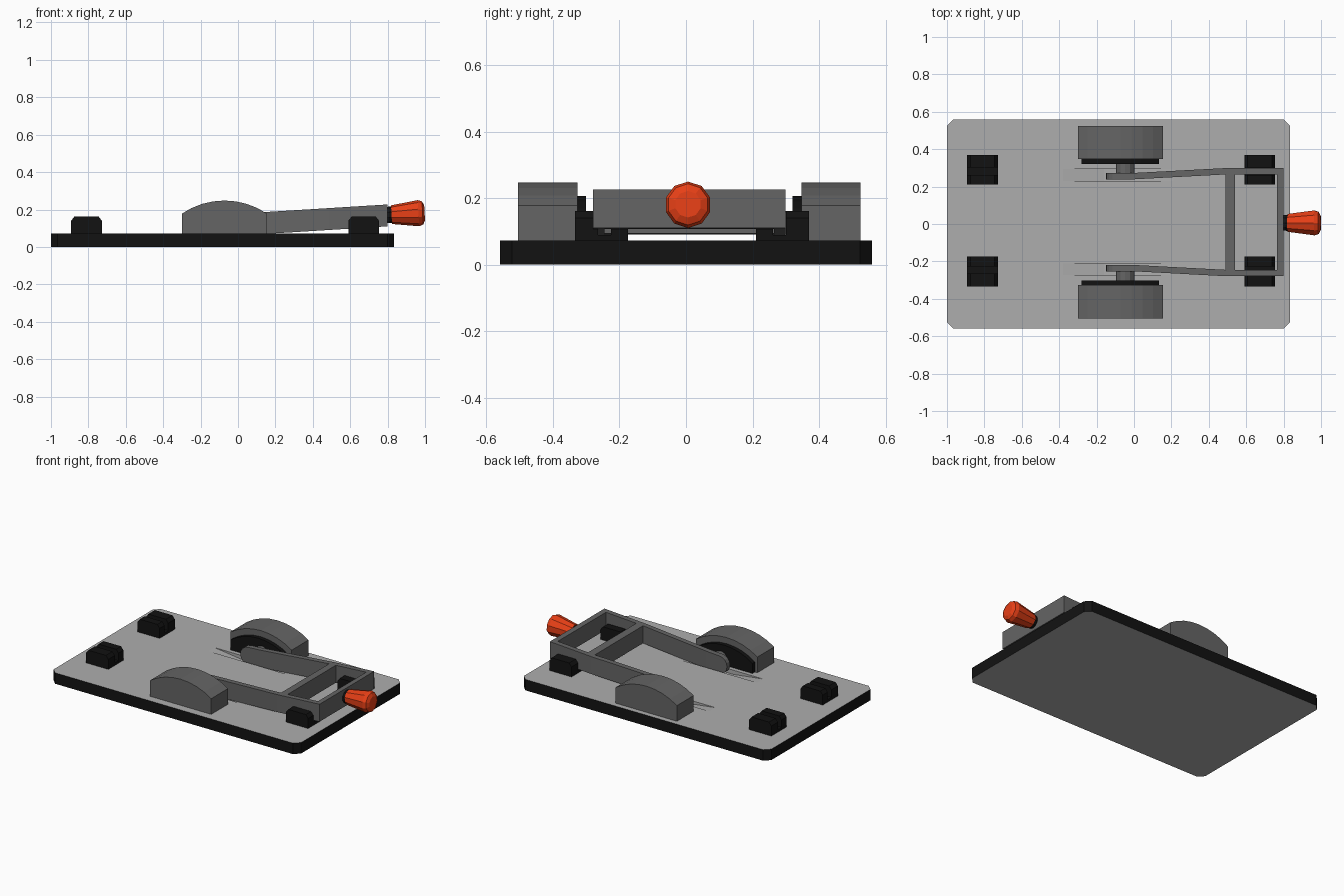
import bpy, bmesh, math
from mathutils import Vector, Matrix

if "Cube" in bpy.data.objects:
    bpy.data.objects.remove(bpy.data.objects["Cube"])

CY = 0.01      # mid-plane of the paired parts
TOP = 0.073    # top of the base plate


def mat(name, r, g, b):
    m = bpy.data.materials.new(name)
    m.diffuse_color = (r, g, b, 1)
    m.use_nodes = True
    m.node_tree.nodes["Principled BSDF"].inputs["Base Color"].default_value = m.diffuse_color
    return m


BLACK = mat("black", 0.006, 0.006, 0.006)
LIGHT = mat("light_grey", 0.42, 0.42, 0.42)
DARK = mat("dark_grey", 0.13, 0.13, 0.13)
RED = mat("red", 0.8, 0.05, 0.008)


def finish(name, bm, *mats):
    bmesh.ops.recalc_face_normals(bm, faces=bm.faces)
    me = bpy.data.meshes.new(name)
    bm.to_mesh(me)
    bm.free()
    ob = bpy.data.objects.new(name, me)
    bpy.context.collection.objects.link(ob)
    for m in mats:
        me.materials.append(m)
    return ob


def prism(name, pts, vec, *mats):
    """Extrude a closed 3D outline along a vector."""
    bm = bmesh.new()
    f = bm.faces.new([bm.verts.new(p) for p in pts])
    r = bmesh.ops.extrude_face_region(bm, geom=[f], use_keep_orig=True)
    vs = [v for v in r["geom"] if isinstance(v, bmesh.types.BMVert)]
    bmesh.ops.translate(bm, verts=vs, vec=vec)
    return finish(name, bm, *mats)


def xz_prism(name, pts, y0, y1, *mats):
    return prism(name, [(x, y0, z) for x, z in pts], (0, y1 - y0, 0), *mats)


def lathe_x(name, profile, sides, place, m):
    """Stack of rings (x, radius) along local x, capped at both ends."""
    bm = bmesh.new()
    rings = [[bm.verts.new((x, r * math.sin(i * math.tau / sides),
                            r * math.cos(i * math.tau / sides)))
              for i in range(sides)] for x, r in profile]
    for a, b in zip(rings, rings[1:]):
        for i in range(sides):
            j = (i + 1) % sides
            bm.faces.new((a[i], a[j], b[j], b[i]))
    bm.faces.new(rings[0])
    bm.faces.new(rings[-1])
    bm.transform(place)
    return finish(name, bm, m)


def domed(x0, x1, shoulder, top, n=8):
    """Box outline with an arched top."""
    half, rise = (x1 - x0) / 2, top - shoulder
    rad = (half * half + rise * rise) / (2 * rise)
    a = math.asin(half / rad)
    cx, cz = (x0 + x1) / 2, top - rad
    arc = [(cx + rad * math.sin(t), cz + rad * math.cos(t))
           for t in (a - 2 * a * i / n for i in range(n + 1))]
    return [(x0, TOP), (x1, TOP)] + arc


# Base plate with clipped corners, black rim and light faces
x0, x1, w, c = -1.0, 0.835, 0.56, 0.036
outline = [(x0 + c, -w), (x1 - c, -w), (x1, -w + c), (x1, w - c),
           (x1 - c, w), (x0 + c, w), (x0, w - c), (x0, -w + c)]
plate = prism("base_plate", [(x, y, 0) for x, y in outline], (0, 0, TOP), BLACK, LIGHT)
for p in plate.data.polygons:
    p.material_index = 1 if abs(p.normal.z) > 0.9 else 0

# Clearance slots under the lever arms
for s in (-1, 1):
    cut = xz_prism("slot_cutter",
                   [(-0.38, TOP), (-0.16, 0.045), (-0.02, 0.045), (0.21, TOP),
                    (0.21, 0.1), (-0.38, 0.1)],
                   CY + s * 0.22, CY + s * 0.283, BLACK, LIGHT)
    for p in cut.data.polygons:
        p.material_index = 1
    mod = plate.modifiers.new("slot", "BOOLEAN")
    mod.operation, mod.object, mod.solver = "DIFFERENCE", cut, "EXACT"
    bpy.context.view_layer.objects.active = plate
    bpy.ops.object.modifier_apply(modifier=mod.name)
    bpy.data.objects.remove(cut)


# Lever side profile: two sloped edges closed by a round pivot end
def lever_top(x):
    return 0.227 + (x - 0.8) * 0.062


def lever_bottom(x):
    return 0.110 + (x - 0.8) * 0.062


def bar(name, xa, xb, ya, yb):
    pts = [(xa, lever_bottom(xa)), (xb, lever_bottom(xb)),
           (xb, lever_top(xb)), (xa, lever_top(xa))]
    return xz_prism(name, pts, ya, yb, DARK)


pivot_x = -0.092
pivot_z = (lever_top(pivot_x) + lever_bottom(pivot_x)) / 2

for s, side in ((-1, "front"), (1, "back")):
    # Arched housing and the smaller black cheek inside it
    xz_prism(side + "_housing", domed(-0.30, 0.155, 0.178, 0.248),
             CY + s * 0.337, CY + s * 0.515, DARK)
    xz_prism(side + "_cheek", domed(-0.282, 0.133, 0.14, 0.207),
             CY + s * 0.311, CY + s * 0.337, BLACK)

    # Pivot axle
    lathe_x(side + "_axle", [(0, 0.05), (0.09, 0.05)], 12,
            Matrix.Translation((-0.047, CY + s * 0.235, 0.112))
            @ Matrix.Rotation(s * math.pi / 2, 4, "Z"), DARK)

    # Lever arm, splayed outwards between pivot and frame
    r = 0.0585
    end = [(pivot_x - r * math.sin(t), pivot_z + r * math.cos(t))
           for t in (math.pi * i / 8 for i in range(9))]
    stations = [0.0, 0.49, 0.80]
    prof = end + [(x, lever_bottom(x)) for x in stations]
    prof += [(x, lever_top(x)) for x in reversed(stations)]
    n = len(prof)
    bm = bmesh.new()
    inner, outer = [], []
    for x, z in prof:
        y = 0.229 + 0.026 * min(max(x / 0.49, 0), 1)
        inner.append(bm.verts.new((x, CY + s * y, z)))
        outer.append(bm.verts.new((x, CY + s * (y + 0.034), z)))
    for i in range(n):
        j = (i + 1) % n
        bm.faces.new((inner[i], inner[j], outer[j], outer[i]))
    # side faces: pivot end, splayed span, straight span
    for vs in (inner, outer):
        bm.faces.new(vs[:10] + [vs[14]])
        bm.faces.new((vs[9], vs[10], vs[13], vs[14]))
        bm.faces.new((vs[10], vs[11], vs[12], vs[13]))
    finish(side + "_lever_arm", bm, DARK)

    # U-shaped rest clips, chamfered across the top
    for cx, end_name in ((-0.81, "rear"), (0.672, "handle_end")):
        h, ch, z1 = 0.082, 0.017, 0.162
        pts = [(cx - h, TOP), (cx + h, TOP), (cx + h, z1 - 0.022),
               (cx + h - ch, z1), (cx - h + ch, z1), (cx - h, z1 - 0.022)]
        name = f"{side}_{end_name}_clip"
        yc = CY + 0.008
        xz_prism(name + "_outer", pts, yc + s * 0.283, yc + s * 0.352, BLACK)
        xz_prism(name + "_inner", pts, yc + s * 0.192, yc + s * 0.244, BLACK)
        floor = [(cx - h, TOP), (cx + h, TOP), (cx + h, 0.09), (cx - h, 0.09)]
        xz_prism(name + "_floor", floor, yc + s * 0.244, yc + s * 0.283, BLACK)

# Cross members joining the arms
bar("lever_crossbar", 0.49, 0.54, CY - 0.26, CY + 0.26)
bar("lever_end_bar", 0.765, 0.80, CY - 0.289, CY + 0.289)

# Tapered faceted grip on a black collar, tilted with the lever
tilt = Matrix.Translation((0.797, 0.006, 0.171)) @ Matrix.Rotation(-0.055, 4, "Y")
lathe_x("grip_collar", [(0, 0.043), (0.028, 0.045)], 10, tilt, BLACK)
lathe_x("grip", [(0.024, 0.05), (0.168, 0.070), (0.190, 0.062), (0.201, 0.04)], 10, tilt, RED)
